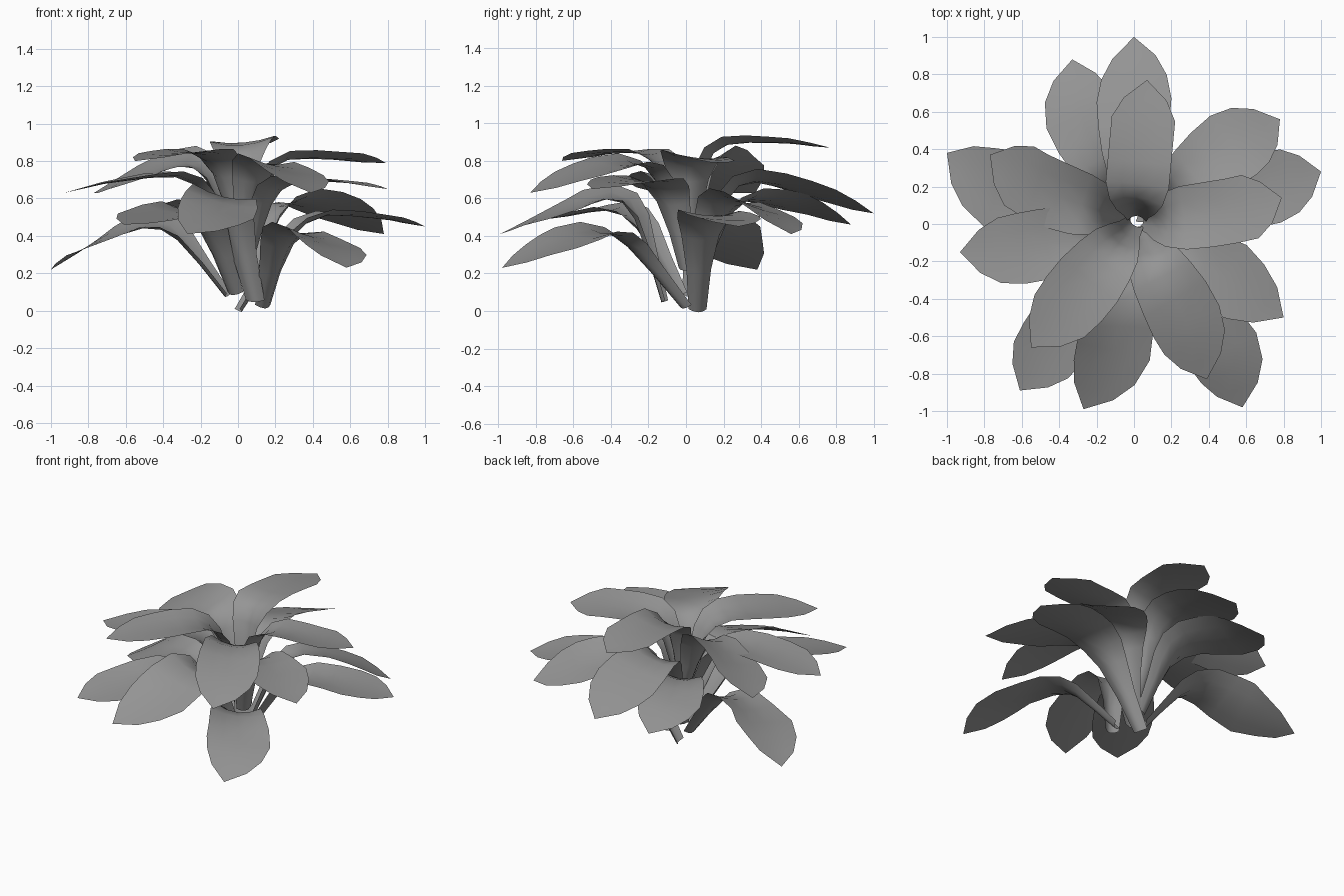
import bpy, bmesh, math
from mathutils import Vector

if "Cube" in bpy.data.objects:
    bpy.data.objects.remove(bpy.data.objects["Cube"])

grey = bpy.data.materials.new("leaf_grey")
grey.diffuse_color = (0.30, 0.30, 0.30, 1)
grey.use_nodes = True
grey.node_tree.nodes["Principled BSDF"].inputs["Base Color"].default_value = grey.diffuse_color

# each leaf: tip, centre of the widest row, half width, elbow height, sideways roll, stem foot
LEAVES = {
    "upper": [((.07, .77, .87), (.04, .45, .905), .17, .85, .015),
              ((.79, .14, .79), (.52, .07, .82), .175, .775, .02),
              ((.39, -.83, .63), (.28, -.52, .745), .195, .77, .03),
              ((-.55, -.66, .80), (-.32, -.40, .845), .19, .80, .0),
              ((-.77, .37, .63), (-.52, .20, .74), .18, .78, .07)],
    "middle": [((0, 1, .52), (0, .66, .64), .20, .68, .045),
               ((.80, -.50, .65), (.49, -.29, .695), .21, .65, .01),
               ((-.27, -.99, .41), (-.11, -.68, .535), .20, .59, .055, (.09, -.12, .05)),
               ((-.93, -.15, .63), (-.60, -.13, .70), .19, .69, .0),
               ((.78, .56, .41), (.53, .42, .54), .20, .57, .05)],
    "lower": [((1, .28, .45), (.73, .20, .50), .20, .475, .005, (.01, .065, 0)),
              ((.58, -.98, .23), (.48, -.68, .36), .20, .41, .035, (.14, -.01, .02)),
              ((-.61, -.89, .46), (-.43, -.63, .51), .19, .52, .02),
              ((-1, .38, .22), (-.73, .19, .385), .215, .45, .06, (-.06, .03, .08)),
              ((-.33, .88, .46), (-.28, .58, .57), .20, .57, .04)],
}

# rows along a leaf: path position, half width (None = widest), cup depth
ROWS = [(0, .05, .03), (.4, .068, .04), (.75, .105, .05), (1, .143, .04), (1.3, .17, .032),
        (1.65, .19, .022), (2, None, .015), (2.35, .175, .01), (2.68, .115, .005), (3, 0, 0)]
COLS = (-1, -.5, 0, .5, 1)


def spline(knots, t):
    """Point on a smooth curve through the knots."""
    i = min(int(t), len(knots) - 2)
    u = t - i
    p1, p2 = knots[i], knots[i + 1]
    p0 = knots[i - 1] if i else p1 * 2 - p2
    p3 = knots[i + 2] if i + 2 < len(knots) else p2 * 2 - p1
    return (p1 * 2 + (p2 - p0) * u + (p0 * 2 - p1 * 5 + p2 * 4 - p3) * u * u
            + (p1 * 3 - p0 - p2 * 3 + p3) * u ** 3) * .5


def make_leaf(name, tip, mid, half, elbow_z, roll, foot=None):
    tip, mid = Vector(tip), Vector(mid)
    out = Vector((mid.x, mid.y, 0))
    heading = out.normalized()
    # stems start in a rising spiral, each about the same height
    base_z = max(0, elbow_z - .43)
    high = (mid.z - .4) / .5
    elbow = heading * out.length * (.52 - .22 * high)
    elbow.z = elbow_z
    base = heading * max(0, .08 - .16 * base_z) + Vector((.015, .02, base_z))
    if foot:
        base = Vector(foot)
    knots = [base, elbow, mid, tip]
    bm = bmesh.new()
    grid = []
    for t, w, cup in ROWS:
        w = half if w is None else min(w, half)
        p = spline(knots, t)
        tangent = (spline(knots, min(t + .05, 3)) - spline(knots, max(t - .05, 0))).normalized()
        flat = Vector((tangent.x, tangent.y, 0))
        flat = flat.normalized() if t > 1.5 else heading
        side = flat.cross(Vector((0, 0, 1)))
        normal = side.cross(tangent).normalized()
        tilt = roll * min(1, t / 1.5) * w / half
        if w == 0:
            grid.append([bm.verts.new(p)] * len(COLS))
        else:
            grid.append([bm.verts.new(p + side * w * u + normal * (cup * (u * u - .4) + tilt * u))
                         for u in COLS])
    for a, b in zip(grid, grid[1:]):
        for j in range(len(COLS) - 1):
            quad = [a[j], a[j + 1], b[j + 1], b[j]]
            bm.faces.new(list(dict.fromkeys(quad)))
    mesh = bpy.data.meshes.new(name)
    bm.to_mesh(mesh)
    bm.free()
    mesh.materials.append(grey)
    obj = bpy.data.objects.new(name, mesh)
    bpy.context.collection.objects.link(obj)
    bpy.context.view_layer.objects.active = obj
    obj.select_set(True)


for tier, leaves in LEAVES.items():
    for n, leaf in enumerate(leaves, 1):
        make_leaf(f"{tier}_leaf_{n}", *leaf)

bpy.ops.object.shade_smooth_by_angle(angle=math.radians(40))
